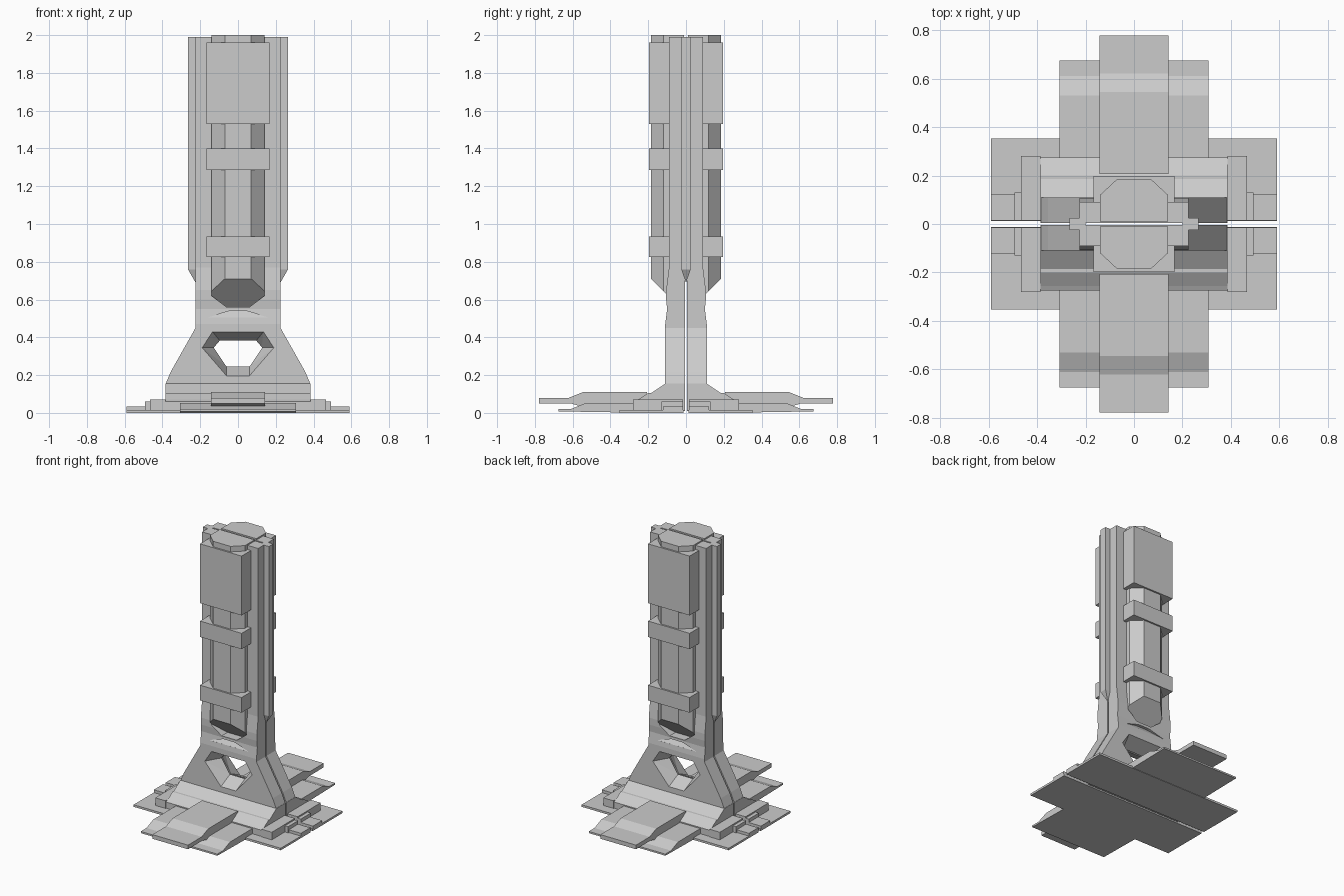
import bpy
import bmesh

cube = bpy.data.objects.get("Cube")
if cube:
    bpy.data.objects.remove(cube, do_unlink=True)

grey = bpy.data.materials.new("light_grey")
grey.use_nodes = True
colour = (0.6, 0.6, 0.6, 1)
grey.diffuse_color = colour
grey.node_tree.nodes["Principled BSDF"].inputs["Base Color"].default_value = colour


def make(name, bm):
    bmesh.ops.recalc_face_normals(bm, faces=bm.faces)
    mesh = bpy.data.meshes.new(name)
    bm.to_mesh(mesh)
    bm.free()
    mesh.materials.append(grey)
    ob = bpy.data.objects.new(name, mesh)
    bpy.context.collection.objects.link(ob)
    return ob


def hull(name, points):
    """Convex solid around the points."""
    bm = bmesh.new()
    verts = [bm.verts.new(p) for p in points]
    bmesh.ops.convex_hull(bm, input=verts)
    bmesh.ops.dissolve_limit(bm, angle_limit=0.01, verts=bm.verts, edges=bm.edges)
    return make(name, bm)


def extrude(name, points, offset):
    """Prism made by pushing a flat outline along an offset."""
    bm = bmesh.new()
    face = bm.faces.new([bm.verts.new(p) for p in points])
    out = bmesh.ops.extrude_face_region(bm, geom=[face])
    moved = [g for g in out["geom"] if isinstance(g, bmesh.types.BMVert)]
    bmesh.ops.translate(bm, vec=offset, verts=moved)
    return make(name, bm)


def side_prism(name, profile, half_width):
    """Outline in y and z, spanning both sides of the centre."""
    return extrude(name, [(-half_width, y, z) for y, z in profile], (2 * half_width, 0, 0))


def block(name, x, y, z):
    return hull(name, [(a, b, c) for a in x for b in y for c in z])


def both(half):
    """Complete a right-hand outline with its reflection in x."""
    return half + [(-x, z) for x, z in reversed(half)]


def mirror(ob, x=False, y=True):
    mod = ob.modifiers.new("mirror", "MIRROR")
    mod.use_axis = (x, y, False)
    mod.use_mirror_merge = False
    return ob


def combine(ob, cutter, operation):
    mod = ob.modifiers.new("cut", "BOOLEAN")
    mod.operation = operation
    mod.solver = "EXACT"
    mod.object = cutter
    bpy.context.view_layer.objects.active = ob
    bpy.ops.object.modifier_apply(modifier=mod.name)
    bpy.data.objects.remove(cutter, do_unlink=True)


GAP = 0.005

# Tower body: front outline crossed with side outline
front = both([(0.385, 0.1), (0.385, 0.15), (0.355, 0.22), (0.225, 0.45), (0.225, 1.99)])
body = extrude("tower_body", [(x, GAP, z) for x, z in front], (0, 0.2, 0))
side = [(0, 0), (0.11, 0), (0.11, 0.47), (0.1, 0.55), (0.105, 0.6),
        (0.105, 0.65), (0.09, 0.77), (0.09, 2.1), (0, 2.1)]
combine(body, side_prism("side_cutter", side, 0.5), "INTERSECT")

# Tapered window through the foot
outer = both([(0.135, 0.43), (0.19, 0.345), (0.06, 0.195)])
inner = both([(0.095, 0.38), (0.125, 0.345), (0.06, 0.247)])
window = hull("window_cutter", [(x, 0.111, z) for x, z in outer] + [(x, 0, z) for x, z in inner])
combine(body, window, "DIFFERENCE")

# Channel that holds the pod, and the small ramp below it
channel = both([(0.06, 0.56), (0.14, 0.62), (0.14, 2.1)])
combine(body, extrude("channel_cutter", [(x, 0.03, z) for x, z in channel], (0, 0.2, 0)), "DIFFERENCE")
ramp = [(s * x, y, z) for s in (-1, 1)
        for x, y, z in ((0.16, 0.105, 0.505), (0.16, 0.13, 0.505),
                        (0.045, 0.08, 0.54), (0.045, 0.13, 0.54))]
combine(body, hull("ramp_cutter", ramp), "DIFFERENCE")
mirror(body)

# Faceted pods with slanted undersides
section = both([(0.14, 0.01), (0.14, 0.12), (0.07, 0.185)])
pod = [(x, y, z) for x, y in section for z in (0.525 + y, 2.0)]
mirror(hull("pod", pod))

# Collars clamped around the pods
for name, low, high in (("lower_collar", 0.825, 0.935), ("middle_collar", 1.285, 1.4),
                        ("upper_collar", 1.53, 1.96)):
    mirror(block(name, (-0.167, 0.167), (0.06, 0.197), (low, high)))

# Side fins with pointed lower ends
fin = [(x, y, z) for x in (0.2, 0.265) for y in (-0.025, 0.025) for z in (0.76, 1.99)]
mirror(hull("side_fin", fin + [(0.2, 0, 0.69), (0.225, 0, 0.69)]), x=True, y=False)

# Stepped skirt at the foot of the tower
skirt = [(GAP, 0.01), (0.275, 0.01), (0.275, 0.06), (0.255, 0.07), (0.2, 0.105),
         (0.185, 0.105), (0.11, 0.155), (GAP, 0.155)]
mirror(side_prism("skirt", skirt, 0.385))

# Base plate and stepped corner blocks
mirror(block("base_plate", (-0.59, 0.59), (0.012, 0.353), (0, 0.015)))
mirror(block("outer_block", (0.3, 0.59), (0.015, 0.122), (0.005, 0.035)), x=True)
mirror(block("middle_block", (0.3, 0.493), (0.015, 0.13), (0.005, 0.06)), x=True)
mirror(block("inner_block", (0.385, 0.467), (0.015, 0.28), (0.005, 0.07)), x=True)

# Wide lower ramp and narrow upper ramp
wide = [(0.2, 0), (0.675, 0.008), (0.675, 0.02), (0.61, 0.02), (0.53, 0.052), (0.2, 0.052)]
mirror(side_prism("wide_ramp", wide, 0.307))
narrow = [(0.207, 0.03), (0.54, 0.03), (0.61, 0.05), (0.777, 0.05), (0.777, 0.08),
          (0.62, 0.08), (0.545, 0.11), (0.207, 0.11)]
mirror(side_prism("narrow_ramp", narrow, 0.143))
